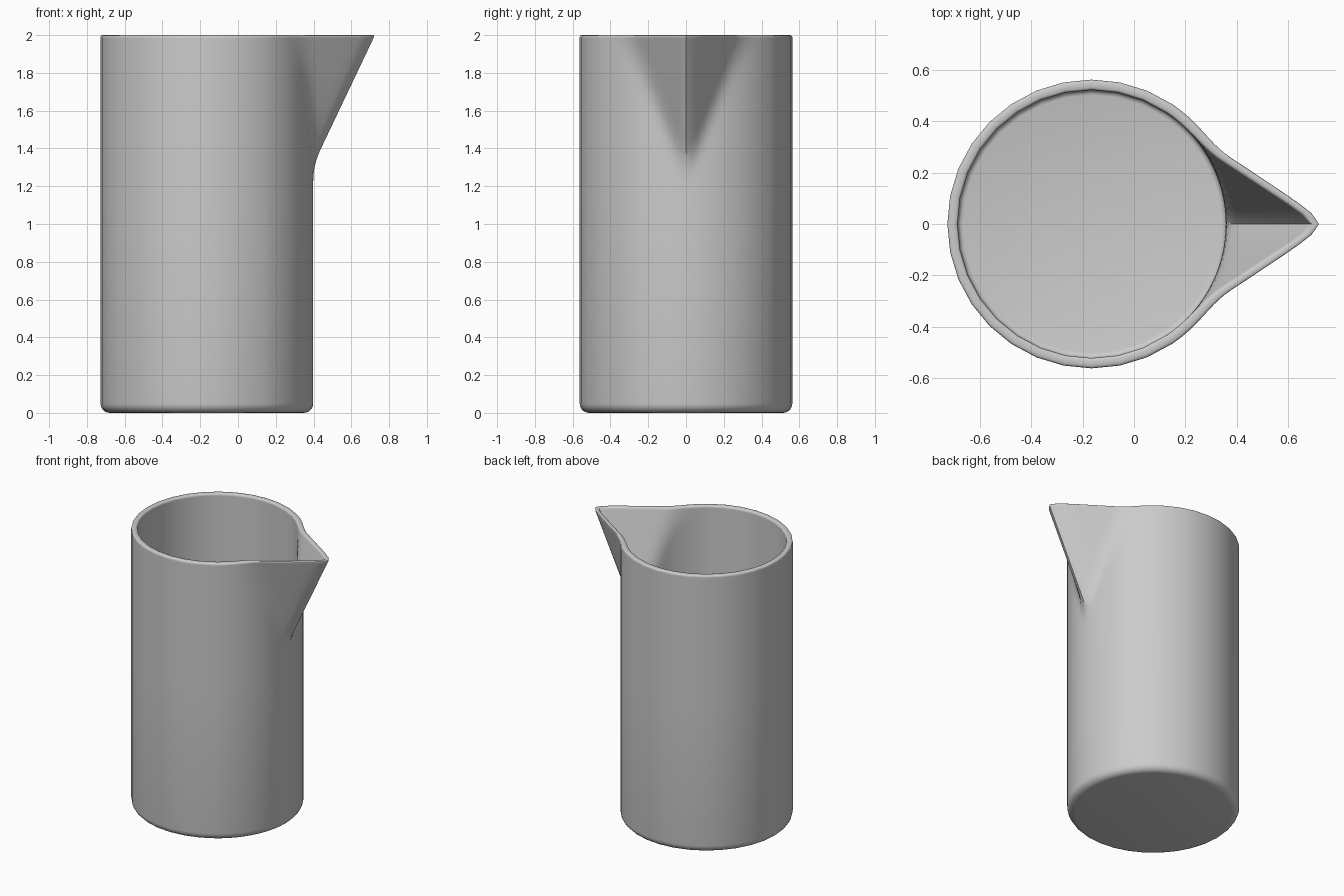
import bpy, bmesh, math

if "Cube" in bpy.data.objects:
    bpy.data.objects.remove(bpy.data.objects["Cube"])

CX, R_OUT, R_IN = -0.165, 0.563, 0.523
SLOPE = 0.476      # outward lean of the spout per unit of height
K = 1.54           # spread of the spout sides
BLEND = 0.04       # softness of the crease between body and spout

# 32-sided body, subdivided finer across the spout
step = math.pi / 16
angles = []
for i in range(-16, 16):
    n = 4 if -5 <= i < 5 else 1
    angles += [(i + j / n) * step for j in range(n)]


def radius(a, z, t, shrink=0.0):
    """Radius of the wall at angle a; t runs from 0 (outside) to 1 (inside)."""
    r = R_OUT + (R_IN - R_OUT) * t - shrink
    if abs(a) > math.radians(57) or z < 1.0:
        return r
    A = 0.95 - 0.06 * t - SLOPE * (2 - z)
    c = 0.06 - 0.03 * t
    co, s = math.cos(a), math.sin(a)
    q = A * A - c * c
    w = q / (A * co + math.sqrt(max(A * A * co * co - (co * co - K * K * s * s) * q, 0)))
    h = max(BLEND - abs(r - w), 0) / BLEND
    return max(r, w) + h * h * BLEND / 4


bm = bmesh.new()


def ring(z, t, shrink=0.0):
    verts = []
    for a in angles:
        r = radius(a, z, t, shrink)
        verts.append(bm.verts.new((CX + r * math.cos(a), r * math.sin(a), z)))
    return verts


rings = []
# rounded foot
F = 0.05
for i in range(6):
    p = i / 5 * math.pi / 2
    rings.append(ring(F * (1 - math.sin(p)) if i == 99 else F - F * math.cos(p), 0, F * (1 - math.sin(p))))
# outer wall and spout
levels = [1.1 + 0.04 * i for i in range(23)]
rings += [ring(z, 0) for z in levels]
# rounded rim
for i in range(9):
    p = i / 8 * math.pi
    t = 0.5 - 0.5 * math.copysign(abs(math.cos(p)) ** 0.7, math.cos(p))
    rings.append(ring(1.986 + 0.014 * math.sin(p) ** 0.7 if 0 < i < 8 else 1.986, t))
# inner wall and small fillet at the floor
rings += [ring(z, 1) for z in reversed(levels)]
for i in range(4):
    p = i / 3 * math.pi / 2
    rings.append(ring(0.06 - 0.02 * math.sin(p), 1, 0.02 * (1 - math.cos(p))))

count = len(angles)
for lo, hi in zip(rings, rings[1:]):
    for i in range(count):
        j = (i + 1) % count
        bm.faces.new((lo[i], lo[j], hi[j], hi[i]))
# underside and inside floor
bm.faces.new(rings[0][::-1])
bm.faces.new(rings[-1])
bmesh.ops.recalc_face_normals(bm, faces=bm.faces)

mesh = bpy.data.meshes.new("pouring_jug")
bm.to_mesh(mesh)
bm.free()
jug = bpy.data.objects.new("pouring_jug", mesh)
bpy.context.collection.objects.link(jug)
bpy.context.view_layer.objects.active = jug
jug.select_set(True)
bpy.ops.object.shade_smooth_by_angle(angle=math.radians(35))
